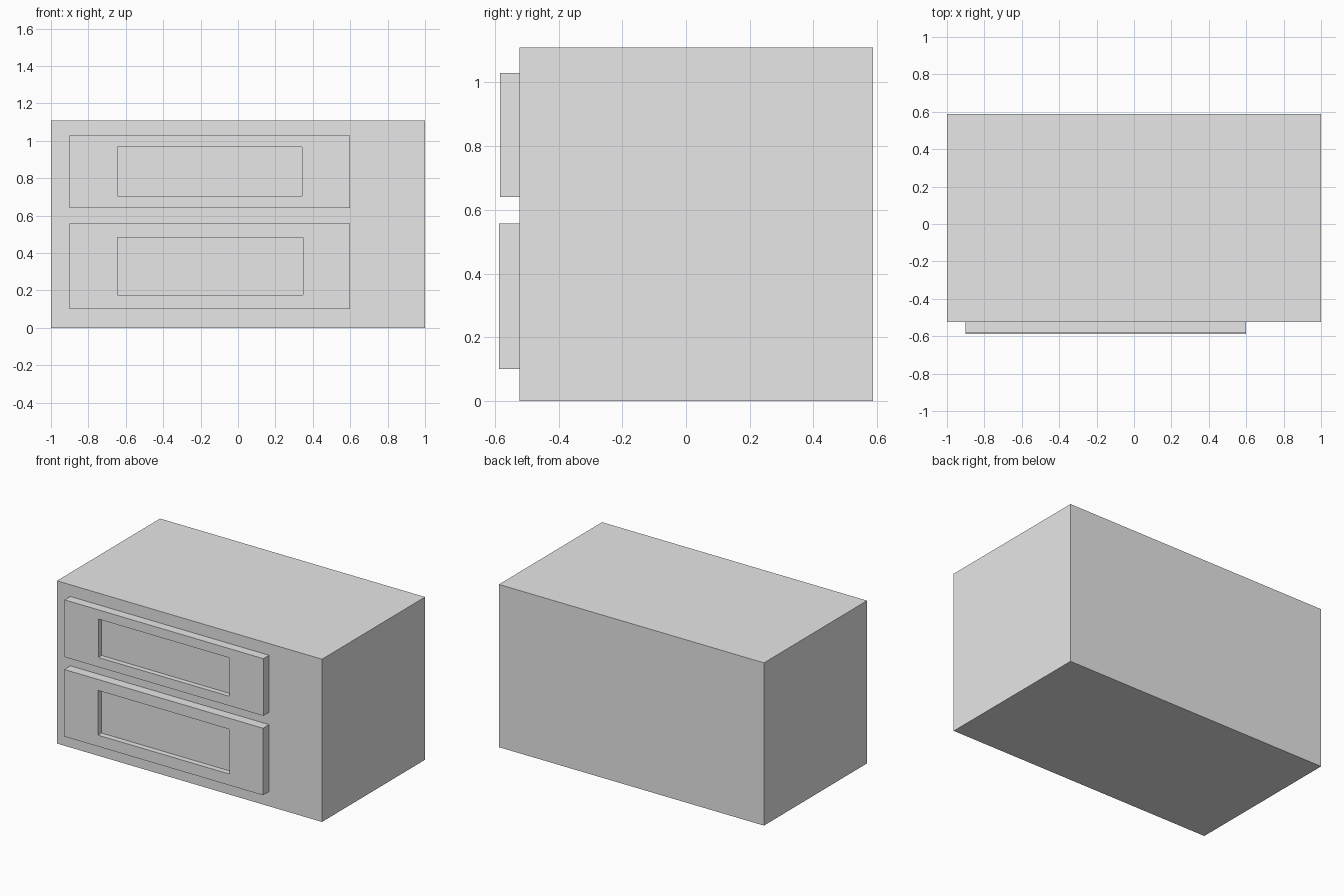
import bpy
import bmesh
from mathutils import Vector

cube = bpy.data.objects.get("Cube")
if cube:
    bpy.data.objects.remove(cube, do_unlink=True)

# Single grey finish
grey = bpy.data.materials.new("plain grey")
grey.use_nodes = True
grey.diffuse_color = (0.8, 0.8, 0.8, 1)
grey.node_tree.nodes["Principled BSDF"].inputs["Base Color"].default_value = (0.8, 0.8, 0.8, 1)


def box(name, low, high, recess=None, depth=0):
    """Box between two corners, with an optional recess (x0, x1, z0, z1) in its front."""
    low, high = Vector(low), Vector(high)
    bm = bmesh.new()
    bmesh.ops.create_cube(bm, size=1)
    for v in bm.verts:
        v.co = (low + high) / 2 + Vector(a * b for a, b in zip(v.co, high - low))
    if recess:
        x0, x1, z0, z1 = recess
        mid_x, mid_z = (low.x + high.x) / 2, (low.z + high.z) / 2
        bm.normal_update()
        front = min(bm.faces, key=lambda f: f.normal.y)
        # Inset a rim, fit it to the recess outline, then sink the floor
        bmesh.ops.inset_individual(bm, faces=[front], thickness=0.05)
        for v in front.verts:
            v.co.x = x0 if v.co.x < mid_x else x1
            v.co.z = z0 if v.co.z < mid_z else z1
        floor = bmesh.ops.extrude_discrete_faces(bm, faces=[front])["faces"][0]
        bmesh.ops.translate(bm, verts=floor.verts, vec=(0, depth, 0))
    bmesh.ops.recalc_face_normals(bm, faces=bm.faces)
    mesh = bpy.data.meshes.new(name)
    bm.to_mesh(mesh)
    bm.free()
    mesh.materials.append(grey)
    obj = bpy.data.objects.new(name, mesh)
    bpy.context.collection.objects.link(obj)
    return obj


# Cabinet body
box("cabinet_body", (-1, -0.523, 0), (1, 0.588, 1.11))

# Two drawer fronts with recessed grips
box("upper_drawer_front", (-0.9, -0.584, 0.64), (0.6, -0.523, 1.03),
    recess=(-0.645, 0.343, 0.705, 0.967), depth=0.035)
box("lower_drawer_front", (-0.9, -0.588, 0.10), (0.6, -0.523, 0.557),
    recess=(-0.645, 0.347, 0.177, 0.482), depth=0.038)
